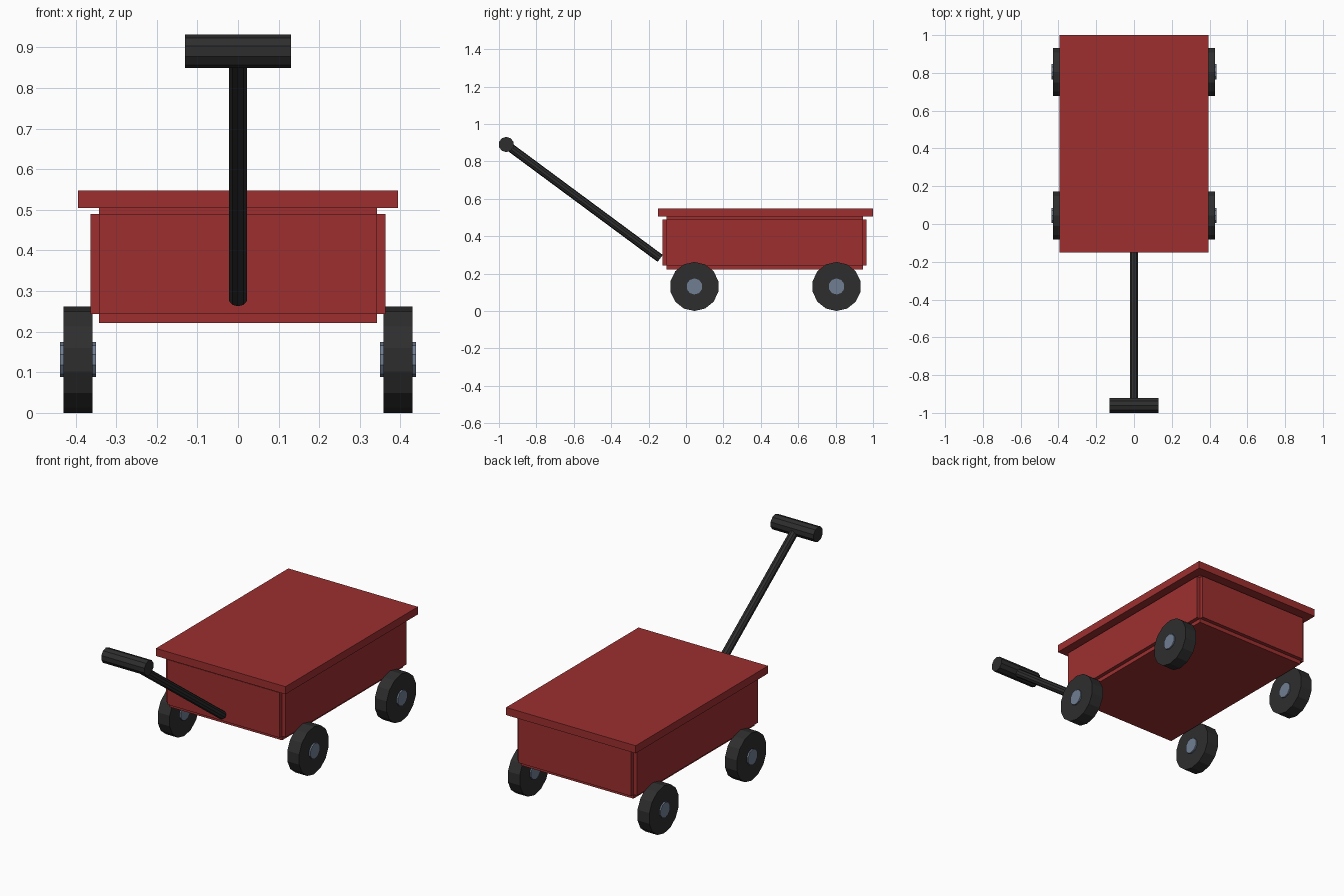
import bpy
import bmesh
from mathutils import Matrix, Vector

cube = bpy.data.objects.get("Cube")
if cube:
    bpy.data.objects.remove(cube, do_unlink=True)


def make_material(name, rgb):
    mat = bpy.data.materials.new(name)
    mat.use_nodes = True
    mat.diffuse_color = (*rgb, 1)
    mat.node_tree.nodes["Principled BSDF"].inputs["Base Color"].default_value = (*rgb, 1)
    return mat


red = make_material("wagon red", (0.34, 0.028, 0.029))
black = make_material("rubber black", (0.027, 0.027, 0.027))
steel = make_material("steel blue grey", (0.16, 0.21, 0.29))


def add_object(name, bm, mat):
    mesh = bpy.data.meshes.new(name)
    bm.to_mesh(mesh)
    bm.free()
    mesh.materials.append(mat)
    obj = bpy.data.objects.new(name, mesh)
    bpy.context.collection.objects.link(obj)


def box(name, low, high, mat):
    low, high = Vector(low), Vector(high)
    bm = bmesh.new()
    matrix = Matrix.Translation((low + high) / 2) @ Matrix.Diagonal((*(high - low), 1))
    bmesh.ops.create_cube(bm, size=1, matrix=matrix)
    add_object(name, bm, mat)


def rod(name, start, end, radius, sides, mat):
    """Flat-sided cylinder between two points, with one corner line uppermost."""
    start, end = Vector(start), Vector(end)
    axis = (end - start).normalized()
    side = Vector((0, 0, 1)).cross(axis).normalized()
    up = axis.cross(side)
    turn = Matrix((side, up, axis)).transposed().to_4x4()
    bm = bmesh.new()
    bmesh.ops.create_cone(bm, cap_ends=True, segments=sides, radius1=radius,
                          radius2=radius, depth=(end - start).length,
                          matrix=Matrix.Translation((start + end) / 2) @ turn)
    add_object(name, bm, mat)


# Body: core, overhanging top and raised wall panels with open corners
X, FRONT, BACK = 0.342, -0.105, 0.945
PANEL = 0.021
LOW, HIGH = 0.243, 0.49
box("body", (-X, FRONT, 0.221), (X, BACK, 0.506), red)
box("top_board", (-0.394, -0.15, 0.505), (0.394, 1.0, 0.547), red)
box("front_panel", (-X, FRONT - PANEL, LOW), (X, FRONT, HIGH), red)
box("back_panel", (-X, BACK, LOW), (X, BACK + PANEL, HIGH), red)
for label, s in (("left", 1), ("right", -1)):
    inner, outer = sorted((s * X, s * (X + PANEL)))
    box(label + "_panel", (inner, FRONT, LOW), (outer, BACK, HIGH), red)

# Wheels with hubs standing proud on both faces
R = 0.131
for end, y in (("front", 0.045), ("back", 0.805)):
    for label, s in (("left", 1), ("right", -1)):
        name = f"{end}_{label}_"
        rod(name + "wheel", (s * 0.358, y, R), (s * 0.43, y, R), R, 14, black)
        rod(name + "hub", (s * 0.35, y, R), (s * 0.438, y, R), 0.043, 10, steel)

# Pull handle
rod("handle_shaft", (0, -0.138, 0.281), (0, -0.961, 0.89), 0.023, 10, black)
rod("handle_grip", (-0.131, -0.961, 0.89), (0.131, -0.961, 0.89), 0.041, 10, black)
